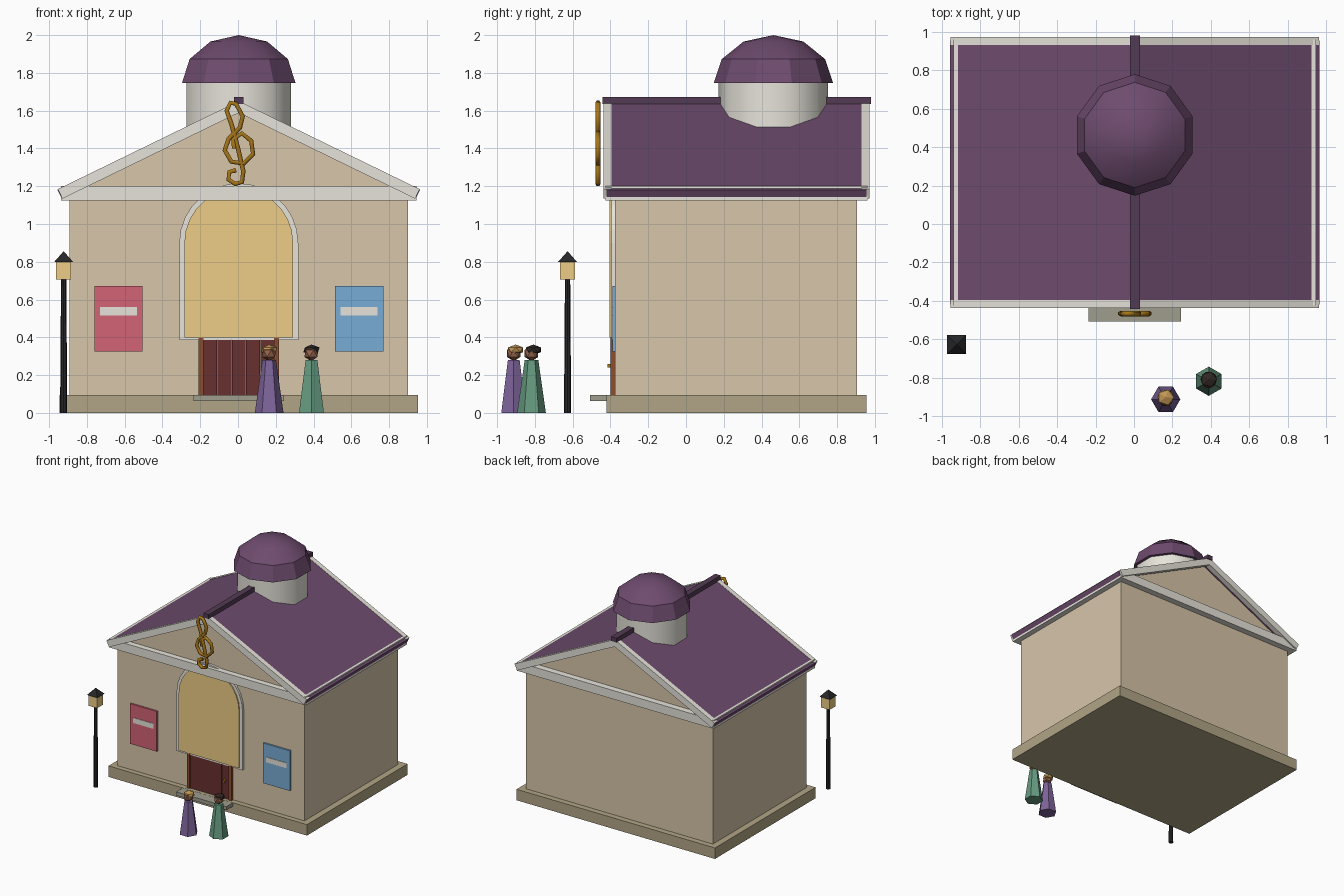
import bpy, bmesh, math
from mathutils import Matrix, Vector

if "Cube" in bpy.data.objects:
    bpy.data.objects.remove(bpy.data.objects["Cube"])

CX = 0.004   # building centre line
MATS = {}
COL = dict(wall=(.84, .77, .66), stone=(.69, .64, .52), trim=(.9, .89, .85), roof=(.43, .3, .43),
           ridge=(.33, .24, .33), glow=(.93, .8, .52), brass=(.65, .46, .12), door=(.41, .2, .2),
           wood=(.55, .31, .19), red=(.82, .39, .46), blue=(.47, .67, .83), iron=(.17, .17, .18),
           purple=(.49, .39, .6), green=(.4, .6, .5), fair=(.75, .58, .33), dark=(.2, .17, .16),
           skin=(.58, .39, .3), step=(.62, .61, .55))


def paint(ob, col):
    if col not in MATS:
        m = bpy.data.materials.new(col)
        m.diffuse_color = [c ** 2.2 for c in COL[col]] + [1]
        m.use_nodes = True
        m.node_tree.nodes["Principled BSDF"].inputs["Base Color"].default_value = m.diffuse_color
        MATS[col] = m
    ob.data.materials.append(MATS[col])
    return ob


def from_bm(name, bm, col, smooth=None):
    bmesh.ops.recalc_face_normals(bm, faces=bm.faces[:])
    me = bpy.data.meshes.new(name)
    bm.to_mesh(me)
    bm.free()
    ob = bpy.data.objects.new(name, me)
    bpy.context.collection.objects.link(ob)
    if smooth:
        bpy.ops.object.select_all(action='DESELECT')
        bpy.context.view_layer.objects.active = ob
        ob.select_set(True)
        bpy.ops.object.shade_smooth_by_angle(angle=math.radians(smooth))
    return paint(ob, col)


def box(name, x, y, z, col):
    bm = bmesh.new()
    size = [b - a for a, b in (x, y, z)]
    mid = [(a + b) / 2 for a, b in (x, y, z)]
    bmesh.ops.create_cube(bm, size=1, matrix=Matrix.Translation(mid) @ Matrix.Diagonal((*size, 1)))
    return from_bm(name, bm, col)


def prism(name, pts, y0, y1, col):
    """Extrude an x-z outline from y0 to y1."""
    bm = bmesh.new()
    f = bm.faces.new([bm.verts.new((x + CX, y0, z)) for x, z in pts])
    r = bmesh.ops.extrude_face_region(bm, geom=[f])
    bmesh.ops.translate(bm, vec=(0, y1 - y0, 0), verts=[v for v in r['geom'] if isinstance(v, bmesh.types.BMVert)])
    return from_bm(name, bm, col)


def cone(name, loc, r1, r2, h, n, col, turn=0, smooth=None):
    bm = bmesh.new()
    m = Matrix.Translation(Vector(loc) + Vector((0, 0, h / 2))) @ Matrix.Rotation(math.radians(turn), 4, 'Z')
    bmesh.ops.create_cone(bm, cap_ends=True, segments=n, radius1=r1, radius2=r2, depth=h, matrix=m)
    return from_bm(name, bm, col, smooth)


def ball(name, loc, scale, col):
    bm = bmesh.new()
    bmesh.ops.create_icosphere(bm, subdivisions=1, radius=1,
                               matrix=Matrix.Translation(loc) @ Matrix.Diagonal((*scale, 1)))
    return from_bm(name, bm, col)


# Plinth, step, gabled walls and cornice block
box("plinth", (CX - .95, CX + .95), (-.42, .955), (0, .095), 'stone')
box("door_step", (CX - .24, CX + .24), (-.508, -.41), (.063, .094), 'step')
prism("gabled_walls", [(-.895, .09), (.895, .09), (.895, 1.164), (0, 1.60), (-.895, 1.164)], -.375, .905, 'wall')
box("cornice", (CX - .942, CX + .942), (-.425, .96), (1.125, 1.2), 'trim')


# Roof slopes and gable trims share one chevron section
def chevron(top, half, t):
    s = .487
    n = Vector((s, 1)).normalized() * t
    zt = top - s * half
    drop = t * math.sqrt(1 + s * s)
    return [(0, top), (half, zt), (half - n.x, zt - n.y), (0, top - drop),
            (-half + n.x, zt - n.y), (-half, zt)]


prism("roof", chevron(1.648, .96, .045), -.42, .955, 'roof')
for name, y0, y1 in (("front_gable_trim", -.437, -.395), ("back_gable_trim", .93, .972)):
    prism(name, chevron(1.651, .958, .056), y0, y1, 'trim')
box("roof_ridge", (CX - .026, CX + .026), (-.443, .98), (1.635, 1.673), 'ridge')

# Drum and ten-sided dome
DY = .463
cone("dome_drum", (CX, DY, 1.35), .29, .29, .41, 10, 'trim', 0, 40)
bm = bmesh.new()
rings = []
for k in range(3):
    a = math.radians(30 * k)
    rings.append([bm.verts.new((CX + .316 * math.cos(a) * math.sin(math.tau * i / 10),
                                DY + .316 * math.cos(a) * math.cos(math.tau * i / 10),
                                1.746 + .254 * math.sin(a))) for i in range(10)])
tip = bm.verts.new((CX, DY, 2.0))
bm.faces.new(rings[0])
for i in range(10):
    j = (i + 1) % 10
    for lo, hi in zip(rings, rings[1:]):
        bm.faces.new((lo[i], lo[j], hi[j], hi[i]))
    bm.faces.new((rings[2][i], rings[2][j], tip))
from_bm("dome", bm, 'roof', 32)


# Arched window with surround
def arch(r, z0):
    n = 14
    return [(-r, z0), (r, z0)] + [(r * math.cos(math.pi * i / n), .9 + r * math.sin(math.pi * i / n))
                                  for i in range(n + 1)]


prism("arch_surround", arch(.315, .385), -.395, -.36, 'trim')
prism("arch_window", arch(.288, .4), -.405, -.37, 'glow')

# Door of planks, posts and handle
for i in range(5):
    x = CX - .19 + .076 * i
    box("door_plank", (x + .001, x + .075), (-.39, -.36), (.09, .4), 'door')
for s in (-1, 1):
    box("door_post", (CX + s * .2 - .013, CX + s * .2 + .013), (-.4, -.36), (.09, .4), 'wood')
box("door_handle", (.14, .16), (-.415, -.385), (.24, .26), 'brass')

# Wall posters
for s, col in ((-1, 'red'), (1, 'blue')):
    x = CX + s * .637
    box("poster", (x - .128, x + .128), (-.39, -.37), (.325, .672), col)
    box("poster_band", (x - .098, x + .098), (-.394, -.38), (.515, .56), 'trim')

# Clef ornament: swept tube on the gable
path = [(-.01, 1.285), (-.047, 1.275), (-.05, 1.235), (-.015, 1.212), (.022, 1.222), (.028, 1.28),
        (0, 1.40), (-.035, 1.53), (-.06, 1.60), (-.04, 1.642), (-.01, 1.635), (.025, 1.57), (.01, 1.51),
        (-.05, 1.45), (-.07, 1.39), (-.035, 1.33), (.03, 1.32), (.08, 1.37), (.07, 1.44), (.02, 1.48),
        (-.025, 1.45), (-.02, 1.40)]
cu = bpy.data.curves.new("clef_ornament", 'CURVE')
cu.dimensions = '3D'
cu.bevel_depth = .014
cu.bevel_resolution = 1
cu.use_fill_caps = True
sp = cu.splines.new('POLY')
sp.points.add(len(path) - 1)
for p, (x, z) in zip(sp.points, path):
    p.co = (x, -.466, z, 1)
clef = bpy.data.objects.new("clef_ornament", cu)
bpy.context.collection.objects.link(clef)
paint(clef, 'brass')

# Street lamp
LX, LY = -.923, -.627
cone("lamp_post", (LX, LY, 0), .019, .014, .71, 8, 'iron')
box("lamp_lantern", (LX - .04, LX + .04), (LY - .04, LY + .04), (.705, .802), 'glow')
cone("lamp_cap", (LX, LY, .8), .07, 0, .056, 4, 'iron', 45)

# Two visitors
for x, y, coat, hair, turn in ((.165, -.912, 'purple', 'fair', 30), (.389, -.818, 'green', 'dark', 0)):
    cone("visitor_coat", (x, y, 0), .076, .036, .28, 6, coat, turn)
    ball("visitor_head", (x, y, .315), (.042, .042, .042), 'skin')
    ball("visitor_hair", (x, y + .01, .334), (.048, .046, .028), hair)
